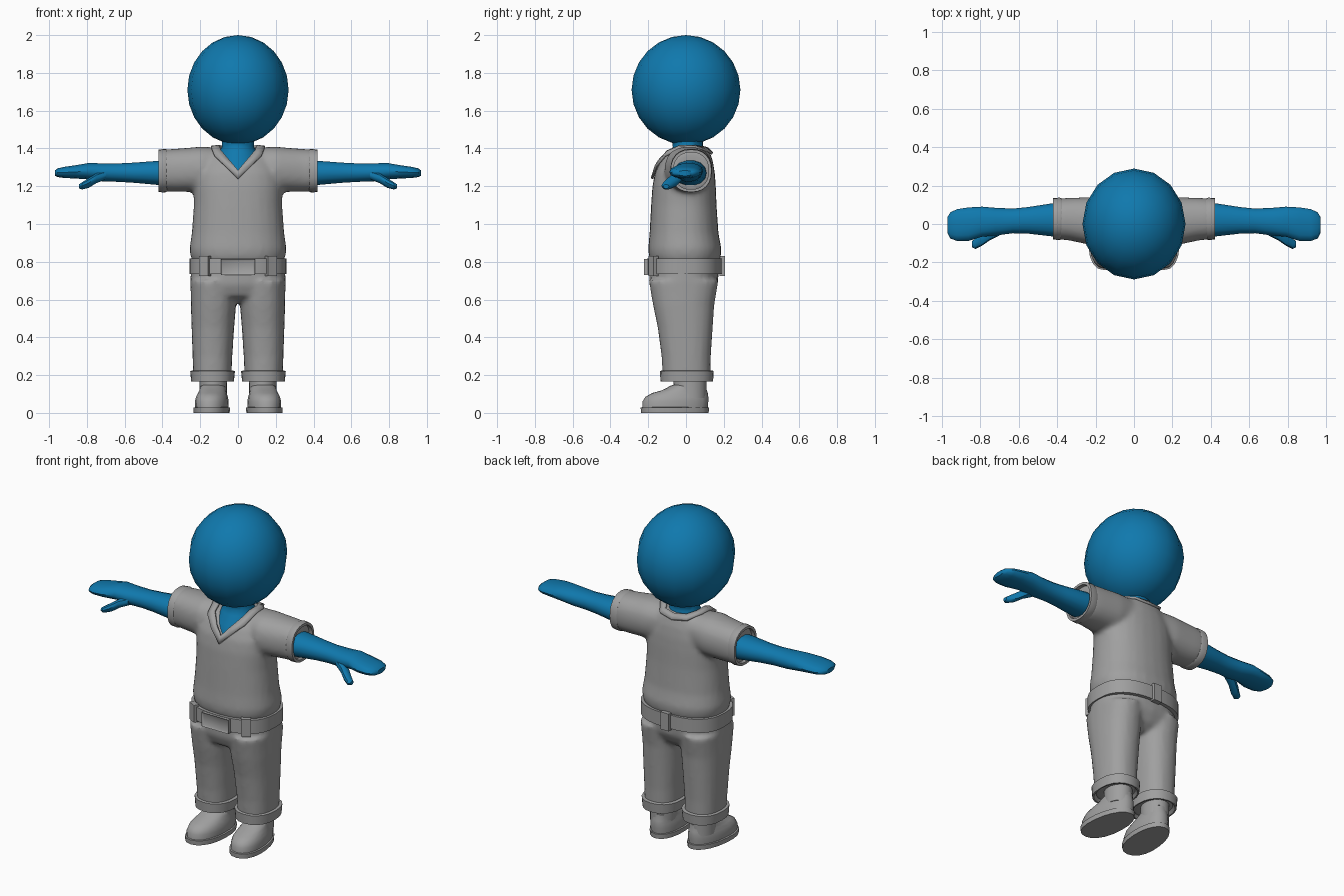
import bpy, bmesh, math
from mathutils import Matrix, Vector

cube = bpy.data.objects.get("Cube")
if cube:
    bpy.data.objects.remove(cube, do_unlink=True)


def material(name, rgb):
    m = bpy.data.materials.new(name)
    m.use_nodes = True
    m.diffuse_color = (*rgb, 1)
    m.node_tree.nodes["Principled BSDF"].inputs["Base Color"].default_value = (*rgb, 1)
    return m


BLUE = material("blue skin", (0.005, 0.19, 0.42))
GREY = material("grey cloth", (0.35, 0.35, 0.35))


def finish(name, bm, mat, mirror=False, angle=40):
    bmesh.ops.recalc_face_normals(bm, faces=bm.faces)
    me = bpy.data.meshes.new(name)
    bm.to_mesh(me)
    bm.free()
    me.materials.append(mat)
    ob = bpy.data.objects.new(name, me)
    bpy.context.collection.objects.link(ob)
    bpy.ops.object.select_all(action='DESELECT')
    ob.select_set(True)
    bpy.context.view_layer.objects.active = ob
    bpy.ops.object.shade_smooth_by_angle(angle=math.radians(angle))
    if mirror:
        ob.modifiers.new("mirror", 'MIRROR').use_mirror_merge = False
    return ob


def oval(a0, a1, b0, b1, t, p):
    """Point on a rounded-box outline given by its extents."""
    c, s = math.cos(t), math.sin(t)
    e = 2 / p
    return ((a0 + a1) / 2 + (a1 - a0) / 2 * math.copysign(abs(c) ** e, c),
            (b0 + b1) / 2 + (b1 - b0) / 2 * math.copysign(abs(s) ** e, s))


def loft(bm, rings, axis='z', n=20, p=2.3):
    """Skin outlines (position, low, high, low, high) and close both ends."""
    loops = []
    for h, *ext in rings:
        pts = [oval(*ext, 2 * math.pi * i / n, p) for i in range(n)]
        loops.append([bm.verts.new((h, u, v) if axis == 'x' else (u, v, h)) for u, v in pts])
    for a, b in zip(loops, loops[1:]):
        for i in range(n):
            j = (i + 1) % n
            bm.faces.new((a[i], a[j], b[j], b[i]))
    bm.faces.new(loops[0])
    bm.faces.new(loops[-1])


def part(name, rings, mat, mirror=False, axis='z', n=20, p=2.3):
    bm = bmesh.new()
    loft(bm, rings, axis, n, p)
    return finish(name, bm, mat, mirror)


def fuse(ob, passes):
    """Blend overlapping volumes into one soft skin."""
    r = ob.modifiers.new("fuse", 'REMESH')
    r.mode, r.voxel_size, r.use_smooth_shade = 'VOXEL', 0.014, True
    s = ob.modifiers.new("soften", 'SMOOTH')
    s.factor, s.iterations = 0.5, passes


def block(name, size, loc, turn=0, inset=0):
    bm = bmesh.new()
    bmesh.ops.create_cube(bm, size=1, matrix=Matrix.Diagonal((*size, 1)))
    if inset:
        front = [f for f in bm.faces if f.normal.y < -0.9]
        bmesh.ops.inset_region(bm, faces=front, thickness=inset)
        bmesh.ops.translate(bm, verts=front[0].verts, vec=(0, 0.008, 0))
    bm.transform(Matrix.Translation(loc) @ Matrix.Rotation(turn, 4, 'Z'))
    return finish(name, bm, GREY)


# Head and neck
bm = bmesh.new()
bmesh.ops.create_uvsphere(bm, u_segments=16, v_segments=12, radius=1)
bm.transform(Matrix.Translation((0, 0, 1.71)) @ Matrix.Diagonal((0.268, 0.288, 0.29, 1)))
finish("head", bm, BLUE, angle=60)
part("neck", [(1.2, -.12, .12, -.155, .08), (1.27, -.12, .12, -.143, .09),
              (1.33, -.115, .115, -.118, .1), (1.38, -.1, .1, -.082, .1),
              (1.41, -.084, .084, -.07, .09), (1.44, -.085, .085, -.072, .09),
              (1.5, -.14, .14, -.13, .14)], BLUE, p=2)

# Arms with mitten hands and thumbs
part("arm", [(.3, -.06, .11, 1.2, 1.34), (.42, -.065, .108, 1.205, 1.336),
             (.55, -.05, .088, 1.217, 1.326), (.63, -.048, .08, 1.222, 1.322),
             (.72, -.06, .084, 1.225, 1.322), (.79, -.066, .09, 1.235, 1.324),
             (.86, -.088, .086, 1.24, 1.312), (.92, -.088, .077, 1.243, 1.303),
             (.955, -.075, .06, 1.248, 1.295), (.97, -.045, .035, 1.255, 1.283)],
     BLUE, True, 'x', 14, 2.2)
part("thumb", [(.7, -.06, .0, 1.235, 1.285), (.75, -.085, -.02, 1.215, 1.27),
               (.79, -.113, -.045, 1.19, 1.245), (.825, -.13, -.075, 1.182, 1.222),
               (.842, -.12, -.09, 1.188, 1.21)], BLUE, True, 'x', 10, 2)

# Shirt: body and sleeves fused, then opened at the neck
bm = bmesh.new()
loft(bm, [(.79, -.235, .235, -.18, .17), (.83, -.252, .252, -.197, .185),
          (.87, -.257, .257, -.2, .188), (.95, -.245, .245, -.193, .172),
          (1.1, -.234, .234, -.185, .162), (1.2, -.236, .236, -.178, .158),
          (1.27, -.23, .23, -.165, .153), (1.33, -.2, .2, -.138, .143),
          (1.38, -.16, .16, -.1, .127), (1.4, -.13, .13, -.075, .115)], n=28)
for s in (1, -1):
    loft(bm, [(s * .1, -.09, .13, 1.2, 1.405), (s * .2, -.115, .14, 1.17, 1.41),
              (s * .27, -.1, .138, 1.17, 1.403), (s * .34, -.085, .136, 1.17, 1.398),
              (s * .4, -.08, .132, 1.172, 1.394)], 'x', 24)
shirt = finish("shirt", bm, GREY)
fuse(shirt, 6)

bm = bmesh.new()
outline = [(0, 1.27), (.1, 1.385), (.1, 1.5), (-.1, 1.5), (-.1, 1.385)]
face = bm.faces.new([bm.verts.new((x, -.4, z)) for x, z in outline])
ext = bmesh.ops.extrude_face_region(bm, geom=[face])["geom"]
bmesh.ops.translate(bm, verts=[v for v in ext if isinstance(v, bmesh.types.BMVert)], vec=(0, .43, 0))
cutter = finish("neckline_cutter", bm, GREY)
cutter.hide_render = True
cutter.hide_set(True)
cut = shirt.modifiers.new("neckline", 'BOOLEAN')
cut.object, cut.operation, cut.solver = cutter, 'DIFFERENCE', 'EXACT'

# V collar: a thick band from the front point round to the nape
inner = [(0, -.165, 1.282), (.045, -.142, 1.335), (.088, -.096, 1.385), (.1, -.03, 1.412),
         (.1, .04, 1.412), (.07, .095, 1.405), (0, .112, 1.4)]
outer = [(0, -.18, 1.24), (.065, -.16, 1.305), (.125, -.112, 1.362), (.142, -.03, 1.405),
         (.14, .045, 1.408), (.09, .122, 1.385), (0, .14, 1.373)]
bm = bmesh.new()
a, b = ([bm.verts.new(q) for q in line] for line in (inner, outer))
for i in range(len(a) - 1):
    bm.faces.new((a[i], b[i], b[i + 1], a[i + 1]))
collar = finish("collar", bm, GREY, True)
collar.modifiers["mirror"].use_mirror_merge = True
sol = collar.modifiers.new("thickness", 'SOLIDIFY')
sol.thickness, sol.offset = 0.014, 0

# Sleeve hems with a recessed opening
part("sleeve_hem", [(.375, -.077, .133, 1.172, 1.394), (.385, -.083, .137, 1.167, 1.398),
                    (.42, -.081, .135, 1.169, 1.394), (.42, -.066, .12, 1.184, 1.379),
                    (.39, -.066, .12, 1.184, 1.379)], GREY, True, 'x', 24)

# Trousers: hips and legs fused
bm = bmesh.new()
loft(bm, [(.585, -.19, .19, -.1, .09), (.62, -.235, .235, -.17, .135),
          (.68, -.252, .252, -.195, .168), (.8, -.25, .25, -.195, .178)], n=28)
for s in (1, -1):
    loft(bm, [(z, *sorted((s * i, s * o)), f, k) for z, i, o, f, k in [
        (.18, .035, .236, -.122, .13), (.3, .03, .241, -.13, .132), (.45, .02, .246, -.15, .142),
        (.57, .01, .25, -.175, .15), (.7, .01, .252, -.197, .172)]])
fuse(finish("trousers", bm, GREY), 4)

# Turned-up cuffs
part("trouser_cuff", [(.185, .045, .225, -.11, .12), (.165, .03, .24, -.125, .135),
                      (.165, .022, .248, -.135, .143), (.222, .016, .253, -.138, .147),
                      (.226, .04, .23, -.12, .128)], GREY, True)

# Belt, buckle and loops
BELT = (-.258, .258, -.207, .192)
part("belt", [(.735, -.24, .24, -.19, .175), (.735, *BELT), (.818, *BELT),
              (.818, -.24, .24, -.19, .175)], GREY, n=32, p=2.5)
block("buckle", (.18, .03, .085), (0, -.207, .773), inset=.014)
for name, deg in (("loop_right", 232), ("loop_left", 308), ("loop_back", 90)):
    t = math.radians(deg)
    x, y = oval(*BELT, t, 2.5)
    x2, y2 = oval(*BELT, t + .05, 2.5)
    block("belt_" + name, (.055, .03, .105), (x, y, .777), math.atan2(y2 - y, x2 - x))

# Shoes, toes turned slightly out
def shoe(name, rings):
    bm = bmesh.new()
    loft(bm, rings, n=20, p=2.2)
    for v in bm.verts:
        v.co.x += (v.co.x - .138) * -.35 * (v.co.y + .1) - (v.co.y + .06) * .08
    finish(name, bm, GREY, True)


shoe("shoe_sole", [(0, .043, .233, -.238, .12), (.028, .041, .235, -.24, .122),
                   (.03, .05, .226, -.23, .112)])
shoe("shoe_upper", [(.025, .05, .226, -.232, .115), (.06, .048, .228, -.23, .118),
                    (.085, .053, .222, -.215, .118), (.105, .06, .214, -.18, .115),
                    (.12, .064, .21, -.125, .11), (.142, .068, .206, -.085, .108),
                    (.148, .08, .195, -.07, .1)])
part("ankle", [(.08, .06, .205, -.065, .108), (.14, .058, .205, -.067, .108),
               (.2, .06, .205, -.065, .108)], GREY, True, p=2)
